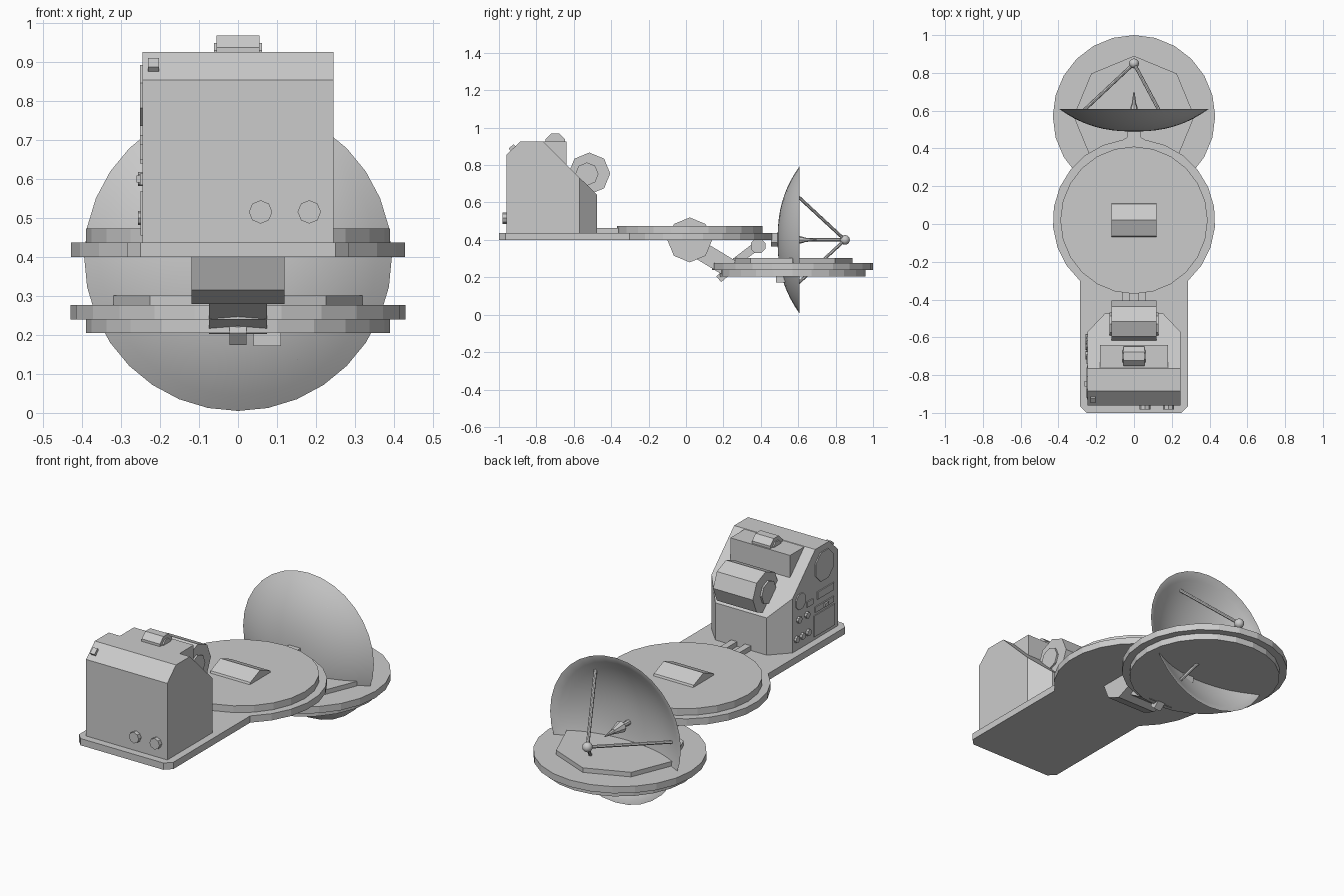
import bpy, bmesh
from math import sin, cos, pi, radians, asin
from mathutils import Vector, Matrix

if "Cube" in bpy.data.objects:
    bpy.data.objects.remove(bpy.data.objects["Cube"])


def finish(name, bm):
    bmesh.ops.recalc_face_normals(bm, faces=bm.faces)
    me = bpy.data.meshes.new(name)
    bm.to_mesh(me)
    bm.free()
    ob = bpy.data.objects.new(name, me)
    bpy.context.collection.objects.link(ob)
    return ob


def ngon(u, v, r, n=8, phase=0.0):
    return [(u + r * cos(2 * pi * i / n + phase), v + r * sin(2 * pi * i / n + phase)) for i in range(n)]


def prism_bm(pts, axis, lo, hi):
    place = {'x': lambda u, v, w: (w, u, v), 'y': lambda u, v, w: (u, w, v), 'z': lambda u, v, w: (u, v, w)}[axis]
    bm = bmesh.new()
    a = [bm.verts.new(place(u, v, lo)) for u, v in pts]
    b = [bm.verts.new(place(u, v, hi)) for u, v in pts]
    bm.faces.new(a)
    bm.faces.new(b[::-1])
    for i in range(len(pts)):
        j = (i + 1) % len(pts)
        bm.faces.new((a[i], b[i], b[j], a[j]))
    return bm


def prism(name, pts, axis, lo, hi):
    return finish(name, prism_bm(pts, axis, lo, hi))


def box(name, x0, x1, y0, y1, z0, z1):
    return prism(name, [(x0, y0), (x1, y0), (x1, y1), (x0, y1)], 'z', z0, z1)


def slab(name, p, q, t, half, x=0):
    # bar running between two (y, z) points, t thick, centred on x
    p, q = Vector(p), Vector(q)
    d = (q - p).normalized()
    n = Vector((-d.y, d.x)) * t / 2
    return prism(name, [tuple(c) for c in (p + n, q + n, q - n, p - n)], 'x', x - half, x + half)


def rod(name, p, q, r1, r2, n=8):
    p, q = Vector(p), Vector(q)
    bm = bmesh.new()
    m = Matrix.Translation((p + q) / 2) @ (q - p).to_track_quat('Z', 'Y').to_matrix().to_4x4()
    bmesh.ops.create_cone(bm, cap_ends=True, segments=n, radius1=r1, radius2=r2, depth=(q - p).length, matrix=m)
    return finish(name, bm)


def smooth(ob):
    bpy.ops.object.select_all(action='DESELECT')
    ob.select_set(True)
    bpy.context.view_layer.objects.active = ob
    bpy.ops.object.shade_smooth_by_angle(angle=radians(35))


# base plate: chamfered tail, round platform, small neck towards the dish
R, CY = 0.43, 0.02
a0, a1 = -pi / 2 + asin(0.285 / R), radians(82)
half = [(0.25, -1.0), (0.285, -0.965)]
half += [(R * cos(a), CY + R * sin(a)) for a in (a0 + (a1 - a0) * i / 9 for i in range(10))]
half += [(0.035, 0.46), (0.035, 0.49)]
prism('base_plate', half + [(-x, y) for x, y in reversed(half)], 'z', 0.40, 0.437)
prism('upper_turntable', ngon(0, CY, 0.39, 24, pi / 2), 'z', 0.437, 0.474)
for s in (-1, 1):
    box('cable_channel', s * 0.042 - 0.018, s * 0.042 + 0.018, -0.49, -0.35, 0.43, 0.463)

# hinge drum through the platform and arm down to the lower disc
prism('hinge_drum', ngon(0.02, 0.40, 0.12), 'x', -0.12, 0.12)
slab('link_arm', (0.05, 0.36), (0.24, 0.245), 0.10, 0.075)
slab('arm_latch', (0.175, 0.19), (0.24, 0.245), 0.04, 0.022)
slab('neck_brace', (0.25, 0.27), (0.38, 0.37), 0.045, 0.03)
prism('brace_pivot', ngon(0.385, 0.368, 0.042, 8, pi / 8), 'x', -0.045, 0.045)

# lower disc
LY = 0.57
prism('lower_disc', ngon(0, LY, 0.43, 24, pi / 2), 'z', 0.24, 0.277)
prism('lower_disc_underside', ngon(0, LY, 0.39, 24, pi / 2), 'z', 0.205, 0.24)
prism('lower_disc_pad', ngon(0, LY, 0.32), 'z', 0.277, 0.302)

# dish: thin curved shell opening towards +y
DR, DZ, RIM, DEEP, N = 0.395, 0.40, 0.608, 0.118, 32
bm = bmesh.new()
radii = [DR * i / 10 for i in range(1, 11)]
layers = []
for off in (0.0, 0.005):
    rings = []
    for r in radii:
        y = min(RIM, RIM - DEEP * (1 - (r / DR) ** 2.4) + off)
        k = r - (0.002 if off else 0)
        rings.append([bm.verts.new((x, y, z)) for x, z in ngon(0, DZ, k, N, pi / 2)])
    tip = bm.verts.new((0, RIM - DEEP + off, DZ))
    for i in range(N):
        j = (i + 1) % N
        bm.faces.new((tip, rings[0][i], rings[0][j]))
        for p, q in zip(rings, rings[1:]):
            bm.faces.new((p[i], q[i], q[j], p[j]))
    layers.append(rings[-1])
for i in range(N):
    j = (i + 1) % N
    bm.faces.new((layers[0][i], layers[1][i], layers[1][j], layers[0][j]))
smooth(finish('dish', bm))

# dish mount, feed horn, three struts and receiver ball
prism('dish_mount', ngon(0, DZ, 0.038, 8, pi / 8), 'y', 0.455, 0.495)
box('dish_counterweight', 0.04, 0.11, 0.482, 0.53, 0.172, 0.205)
rod('feed_stem', (0, 0.49, DZ), (0, 0.57, DZ), 0.014, 0.014)
rod('feed_horn', (0, 0.56, DZ), (0, 0.63, DZ), 0.032, 0.015)
rod('feed_tip', (0, 0.63, DZ), (0, 0.70, DZ), 0.013, 0.003)
for a in (60, 180, 300):
    t = radians(a)
    rod('receiver_strut', (0.31 * cos(t), 0.56, DZ + 0.31 * sin(t)), (0, 0.85, DZ), 0.009, 0.009)
bm = bmesh.new()
bmesh.ops.create_uvsphere(bm, u_segments=16, v_segments=8, radius=0.026, matrix=Matrix.Translation((0, 0.85, DZ)))
smooth(finish('receiver_ball', bm))

# console cabinet: side profile with the two inner corners cut off
prof = [(-0.96, 0.435), (-0.96, 0.855), (-0.885, 0.927), (-0.765, 0.927), (-0.475, 0.64), (-0.475, 0.435)]
bm = prism_bm(prof, 'x', -0.245, 0.245)
for s in (-1, 1):
    cut = bmesh.ops.bisect_plane(bm, geom=bm.verts[:] + bm.edges[:] + bm.faces[:], plane_co=(s * 0.245, -0.57, 0),
                                 plane_no=(s * 0.095, 0.09, 0), clear_outer=True)
    bmesh.ops.holes_fill(bm, edges=[e for e in cut['geom_cut'] if isinstance(e, bmesh.types.BMEdge)])
finish('console_cabinet', bm)

# drum and upper housing on the sloped face
prism('console_drum', ngon(-0.517, 0.755, 0.112), 'x', -0.12, 0.12)
prism('console_drum_hub', ngon(-0.53, 0.752, 0.062), 'x', -0.13, 0.13)
prism('upper_housing', [(-0.78, 0.925), (-0.64, 0.925), (-0.64, 0.78)], 'x', -0.18, 0.18)
prism('top_roller', ngon(-0.70, 0.917, 0.056, 8, pi / 8), 'x', -0.055, 0.055)
prism('top_roller_hub', ngon(-0.70, 0.917, 0.035, 8, pi / 8), 'x', -0.062, 0.062)

# outer face: two round plugs and a switch on the bevel
for x in (0.058, 0.183):
    prism('plug', ngon(x, 0.516, 0.03), 'y', -0.982, -0.95)
slab('bevel_switch', (-0.90, 0.86), (-0.935, 0.9), 0.035, 0.014, -0.217)

# control panel on the left side
L = -0.245
prism('large_dial', ngon(-0.84, 0.815, 0.085, 8, pi / 8), 'x', L - 0.006, L)
prism('small_dial', ngon(-0.635, 0.695, 0.045, 8, pi / 8), 'x', L - 0.006, L)
for name, y0, y1, z0, z1, t in (
        ('access_panel', -0.93, -0.75, 0.455, 0.57, 0.005), ('slot_plate', -0.92, -0.78, 0.65, 0.69, 0.006),
        ('lever_plate', -0.92, -0.76, 0.585, 0.615, 0.006), ('lever', -0.86, -0.83, 0.592, 0.61, 0.016),
        ('meter', -0.74, -0.69, 0.64, 0.67, 0.006)):
    box(name, L - t, L, y0, y1, z0, z1)
for y, z in ((-0.62, 0.60), (-0.69, 0.60), (-0.60, 0.50), (-0.65, 0.50), (-0.70, 0.50)):
    prism('knob', ngon(y, z, 0.018), 'x', L - 0.012, L)
